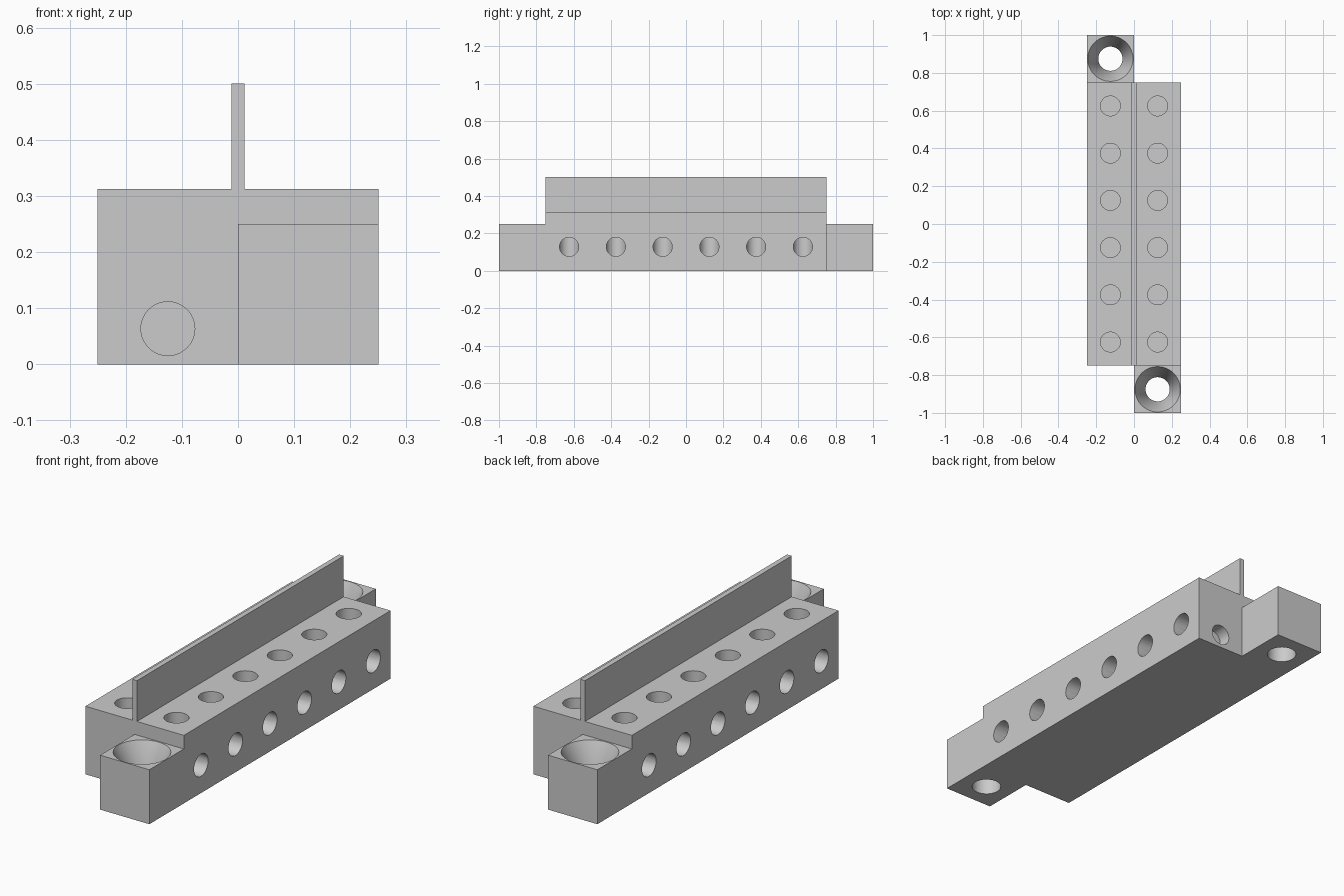
import bpy
import bmesh
from math import pi
from mathutils import Matrix, Vector

if "Cube" in bpy.data.objects:
    bpy.data.objects.remove(bpy.data.objects["Cube"])

grey = bpy.data.materials.new("housing_grey")
grey.use_nodes = True
colour = (0.6, 0.6, 0.6, 1)
grey.diffuse_color = colour
grey.node_tree.nodes["Principled BSDF"].inputs["Base Color"].default_value = colour


def make_object(name, bm):
    mesh = bpy.data.meshes.new(name)
    bm.to_mesh(mesh)
    bm.free()
    mesh.materials.append(grey)
    obj = bpy.data.objects.new(name, mesh)
    bpy.context.collection.objects.link(obj)
    return obj


def box(name, low, high):
    bm = bmesh.new()
    low, high = Vector(low), Vector(high)
    bmesh.ops.create_cube(bm, size=1, matrix=Matrix.Translation((low + high) / 2)
                          @ Matrix.Diagonal((high - low).to_4d()))
    return make_object(name, bm)


def drill(bm, start, end, r_start, r_end):
    """Add a round cutter running from start to end."""
    start, end = Vector(start), Vector(end)
    axis = end - start
    turn = axis.to_track_quat("Z", "Y").to_matrix().to_4x4()
    bmesh.ops.create_cone(bm, cap_ends=True, segments=48, radius1=r_start, radius2=r_end,
                          depth=axis.length,
                          matrix=Matrix.Translation((start + end) / 2) @ turn)


def combine(target, tool, operation):
    tool.hide_render = True
    mod = target.modifiers.new("combine", "BOOLEAN")
    mod.operation, mod.solver, mod.object = operation, "EXACT", tool
    bpy.context.view_layer.objects.active = target
    bpy.ops.object.modifier_apply(modifier=mod.name)
    bpy.data.objects.remove(tool)


# Main block, divider fin and two diagonal mounting tabs
body = box("terminal_block", (-0.25, -0.75, 0), (0.25, 0.75, 0.3125))
parts = [
    box("divider_fin", (-0.012, -0.75, 0.2), (0.012, 0.75, 0.5)),
    box("front_tab", (0, -1, 0), (0.25, -0.7, 0.25)),
    box("back_tab", (-0.25, 0.7, 0), (0, 1, 0.25)),
]
for part in parts:
    combine(body, part, "UNION")

# Drilled holes, repeated on both sides by half-turn symmetry
screw_holes, wire_holes, end_holes, bores, sinks = (bmesh.new() for _ in range(5))
for s in (-1, 1):
    x = 0.125 * s
    for i in range(6):
        y = -0.625 + 0.25 * i
        drill(screw_holes, (x, y, 0.0625), (x, y, 0.4), 0.0525, 0.0525)
        drill(wire_holes, (x, y, 0.128), (0.3 * s, y, 0.128), 0.051, 0.051)
    drill(end_holes, (x, 0.69 * s, 0.0635), (x, 0.8 * s, 0.0635), 0.048, 0.048)
    drill(bores, (x, -0.875 * s, -0.1), (x, -0.875 * s, 0.3), 0.064, 0.064)
    drill(sinks, (x, -0.875 * s, 0.125), (x, -0.875 * s, 0.25), 0.064, 0.12)

for name, bm in (("screw_holes", screw_holes), ("wire_holes", wire_holes),
                 ("end_holes", end_holes), ("tab_bores", bores), ("countersinks", sinks)):
    combine(body, make_object(name, bm), "DIFFERENCE")

# Merge leftover flat seams and smooth the hole walls
bm = bmesh.new()
bm.from_mesh(body.data)
bmesh.ops.remove_doubles(bm, verts=bm.verts, dist=0.0001)
bmesh.ops.dissolve_limit(bm, angle_limit=pi / 180, verts=bm.verts, edges=bm.edges)
bm.to_mesh(body.data)
bm.free()
bpy.ops.object.select_all(action="DESELECT")
body.select_set(True)
bpy.context.view_layer.objects.active = body
bpy.ops.object.shade_smooth_by_angle(angle=pi / 6)
